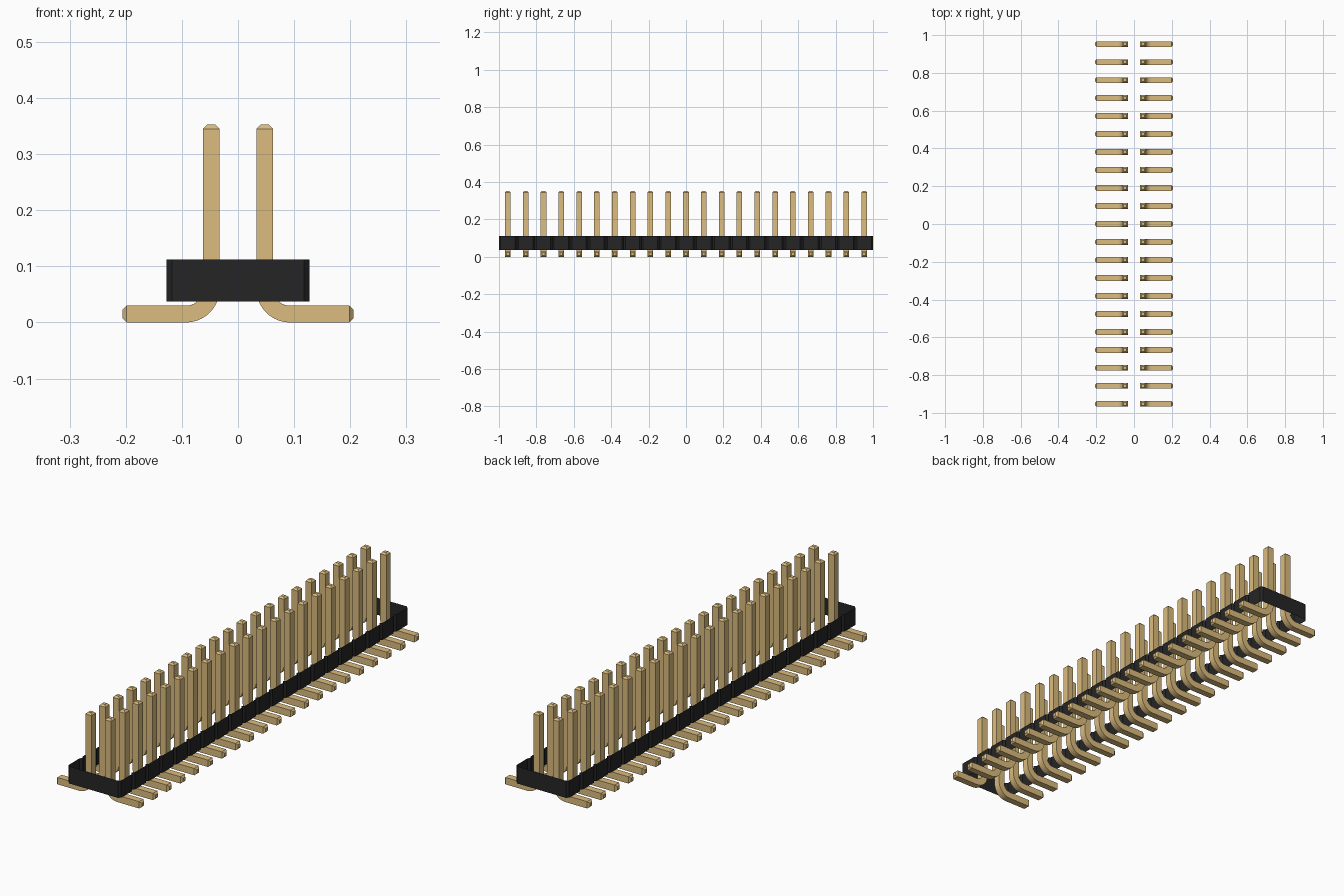
import bpy
import bmesh
from math import radians, sin, cos, pi

default = bpy.data.objects.get("Cube")
if default:
    bpy.data.objects.remove(default, do_unlink=True)

COUNT = 21
PITCH = 2 / COUNT
HALF_W = 0.1275          # housing half width
NOTCH = PITCH / 10       # housing corner chamfer
Z_LOW, Z_HIGH = 0.0375, 0.1125
PIN = 0.03               # pin thickness
ROW_X = PITCH / 2
PIN_TOP, FOOT_END = 0.3525, 0.206
BEND = 1.5 * PIN         # bend radius on the centre line


def make_material(name, color):
    mat = bpy.data.materials.new(name)
    mat.use_nodes = True
    mat.diffuse_color = color
    mat.node_tree.nodes["Principled BSDF"].inputs["Base Color"].default_value = color
    return mat


def make_object(name, mesh):
    obj = bpy.data.objects.new(name, mesh)
    bpy.context.collection.objects.link(obj)
    return obj


def finish(bm, name, mat):
    bmesh.ops.recalc_face_normals(bm, faces=bm.faces)
    mesh = bpy.data.meshes.new(name)
    bm.to_mesh(mesh)
    bm.free()
    mesh.materials.append(mat)
    return mesh


gold = make_material("pin gold", (0.708, 0.503, 0.209, 1))
black = make_material("housing black", (0.0194, 0.0185, 0.0185, 1))

# Housing: open wall around the pins, notched between neighbouring positions
side = []
for i in range(COUNT):
    y0 = -1 + i * PITCH
    y1 = y0 + PITCH
    side += [(HALF_W, y0 + NOTCH), (HALF_W, y1 - NOTCH), (HALF_W - NOTCH, y1)]
side.insert(0, (HALF_W - NOTCH, -1))
outline = side + [(-x, -y) for x, y in side]

bm = bmesh.new()
low = [bm.verts.new((x, y, Z_LOW)) for x, y in outline]
high = [bm.verts.new((x, y, Z_HIGH)) for x, y in outline]
for i in range(len(outline)):
    j = (i + 1) % len(outline)
    bm.faces.new((low[i], low[j], high[j], high[i]))
make_object("housing_wall", finish(bm, "housing_wall", black))

# Pin: square section swept down the post, round the bend and along the foot
tip = PIN / 4
foot_z = PIN / 2
path = [(ROW_X, PIN_TOP, 0, tip), (ROW_X, PIN_TOP - tip, 0, PIN / 2)]
STEPS = 10
for k in range(STEPS + 1):
    a = k / STEPS * pi / 2
    path.append((ROW_X + BEND * (1 - cos(a)), foot_z + BEND * (1 - sin(a)), a, PIN / 2))
path += [(FOOT_END - tip, foot_z, pi / 2, PIN / 2), (FOOT_END, foot_z, pi / 2, tip)]

bm = bmesh.new()
rings = []
for x, z, a, h in path:
    rings.append([bm.verts.new((x + u * h * cos(a), v * h, z + u * h * sin(a)))
                  for u, v in ((1, 1), (-1, 1), (-1, -1), (1, -1))])
for r, s in zip(rings, rings[1:]):
    for k in range(4):
        m = (k + 1) % 4
        bm.faces.new((r[k], r[m], s[m], s[k]))
bm.faces.new(rings[0])
bm.faces.new(rings[-1])
pin_mesh = finish(bm, "pin", gold)

# Two facing rows of pins sharing one mesh
for row, turn in (("left", 0), ("right", pi)):
    for i in range(COUNT):
        pin = make_object(f"{row}_pin_{i + 1}", pin_mesh)
        pin.location.y = -1 + (i + 0.5) * PITCH
        pin.rotation_euler.z = turn

# Smooth the bends while keeping the square edges crisp
bpy.ops.object.select_all(action="DESELECT")
pin.select_set(True)
bpy.context.view_layer.objects.active = pin
bpy.ops.object.shade_smooth_by_angle(angle=radians(30))
